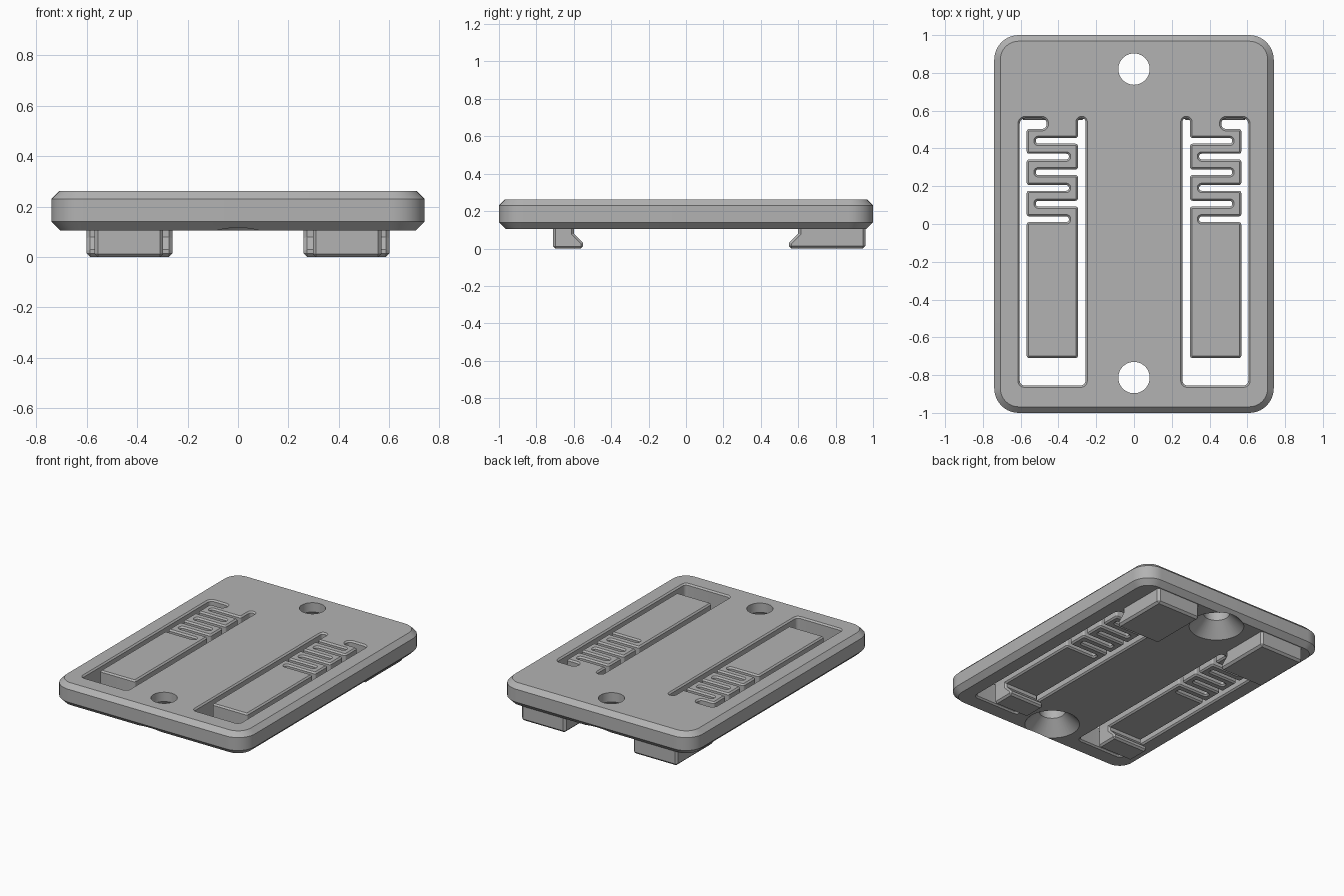
import bpy, bmesh, math
from mathutils import Vector

if "Cube" in bpy.data.objects:
    bpy.data.objects.remove(bpy.data.objects["Cube"], do_unlink=True)

grey = bpy.data.materials.new("matte grey")
grey.use_nodes = True
grey.diffuse_color = (0.45, 0.45, 0.45, 1)
grey.node_tree.nodes["Principled BSDF"].inputs["Base Color"].default_value = grey.diffuse_color

BOTTOM, TOP = 0.105, 0.262


def make_object(name, bm):
    bmesh.ops.recalc_face_normals(bm, faces=bm.faces)
    mesh = bpy.data.meshes.new(name)
    bm.to_mesh(mesh)
    bm.free()
    mesh.materials.append(grey)
    obj = bpy.data.objects.new(name, mesh)
    bpy.context.collection.objects.link(obj)
    return obj


def smooth(obj):
    bpy.ops.object.select_all(action="DESELECT")
    obj.select_set(True)
    bpy.context.view_layer.objects.active = obj
    bpy.ops.object.shade_smooth_by_angle(angle=math.radians(30))


def rounded(corners, segments=6):
    """Outline from (x, y, radius) corners."""
    out = []
    for i, (x, y, r) in enumerate(corners):
        p = Vector((x, y))
        a = (Vector(corners[i - 1][:2]) - p).normalized()
        b = (Vector(corners[(i + 1) % len(corners)][:2]) - p).normalized()
        centre = p + (a + b) * r
        for k in range(segments + 1):
            t = k / segments * math.pi / 2
            out.append(centre - b * r * math.cos(t) - a * r * math.sin(t))
    return out


def grow(points, distance):
    """Mitred offset of an outline, outward for positive distance."""
    n = len(points)
    area = sum(points[i - 1].cross(points[i]) for i in range(n))
    sign = 1 if area > 0 else -1
    out = []
    for i, p in enumerate(points):
        d1 = (p - points[i - 1]).normalized()
        d2 = (points[(i + 1) % n] - p).normalized()
        n1, n2 = Vector((d1.y, -d1.x)), Vector((d2.y, -d2.x))
        out.append(p + (n1 + n2) * (sign * distance / (1 + n1.dot(n2))))
    return out


def wall(bm, outline, levels):
    """Loft an outline through (z, offset) levels; return bottom and top edges."""
    rings = [[bm.verts.new((p.x, p.y, z)) for p in grow(outline, off)] for z, off in levels]
    n = len(outline)
    for lo, hi in zip(rings, rings[1:]):
        for i in range(n):
            j = (i + 1) % n
            bm.faces.new((lo[i], lo[j], hi[j], hi[i]))
    return [[bm.edges.get((r[i - 1], r[i])) for i in range(n)] for r in (rings[0], rings[-1])]


# Slot outline around the spring tongue, including the zigzag slits
R, H, PITCH = 0.013, 0.015, 0.083
IN, OUT = 0.297, 0.568
slits = [0.44 - PITCH * i for i in range(6)]
slot = [(0.605, 0.56, 0.03), (0.605, -0.855, 0.025), (0.257, -0.855, 0.025),
        (0.257, 0.56, 0.019), (IN, 0.56, 0.019)]
for y in slits[0::2]:
    slot += [(IN, y + H, R), (0.52, y + H, R), (0.52, y - H, R), (IN, y - H, R)]
slot += [(IN, -0.71, R), (OUT, -0.71, R)]
for y in reversed(slits[1::2]):
    slot += [(OUT, y - H, R), (0.345, y - H, R), (0.345, y + H, R), (OUT, y + H, R)]
slot += [(OUT, 0.503, R), (0.463, 0.503, 0.025), (0.463, 0.56, 0.025)]

# Base plate with chamfered rim and both slots
bm = bmesh.new()
rim = rounded([(sx * 0.74, sy, 0.13) for sx, sy in ((1, 1), (-1, 1), (-1, -1), (1, -1))], 10)
caps = wall(bm, rim, [(BOTTOM, -0.035), (0.14, 0), (0.23, 0), (TOP, -0.032)])
c = 0.01
for side in (1, -1):
    outline = rounded([(side * x, y, r) for x, y, r in slot])
    edges = wall(bm, outline, [(BOTTOM, c), (BOTTOM + c, 0), (TOP - c, 0), (TOP, c)])
    for cap, ring in zip(caps, edges):
        cap += ring
for cap in caps:
    bmesh.ops.triangle_fill(bm, edges=cap, use_beauty=True, normal=(0, 0, 1))
plate = make_object("base_plate", bm)

# Countersunk screw holes, wide below
for label, y in (("front", -0.813), ("back", 0.82)):
    bm = bmesh.new()
    rings = []
    for z, r in ((0.09, 0.19), (0.197, 0.083), (0.3, 0.083)):
        ring = bmesh.ops.create_circle(bm, segments=48, radius=r)["verts"]
        for v in ring:
            v.co += Vector((0, y, z))
        rings.append(ring)
    for lo, hi in zip(rings, rings[1:]):
        for i in range(48):
            bm.faces.new((lo[i - 1], lo[i], hi[i], hi[i - 1]))
    bm.faces.new(rings[0])
    bm.faces.new(rings[-1])
    cutter = make_object(label + "_screw_cutter", bm)
    cutter.hide_render = True
    cutter.hide_set(True)
    mod = plate.modifiers.new(label + "_screw_hole", "BOOLEAN")
    mod.operation, mod.solver, mod.object = "DIFFERENCE", "EXACT", cutter
bpy.context.view_layer.update()
bpy.context.view_layer.objects.active = plate
for mod in list(plate.modifiers):
    cutter = mod.object
    bpy.ops.object.modifier_apply(modifier=mod.name)
    bpy.data.objects.remove(cutter, do_unlink=True)
smooth(plate)


# Undercut clips below the plate, extruded along x from a side profile
def clip(name, x0, x1, profile, chamfer):
    bm = bmesh.new()
    face = bm.faces.new([bm.verts.new((x0, y, z)) for y, z in profile])
    moved = bmesh.ops.extrude_face_region(bm, geom=[face])["geom"]
    for v in moved:
        if isinstance(v, bmesh.types.BMVert):
            v.co.x = x1
    obj = make_object(name, bm)
    mod = obj.modifiers.new("chamfer", "BEVEL")
    mod.width, mod.segments = chamfer, 1
    mod.limit_method, mod.angle_limit = "ANGLE", math.radians(50)


latch = [(-0.71, 0.13), (-0.71, 0), (-0.55, 0), (-0.55, 0.03), (-0.6, 0.08), (-0.6, 0.13)]
block = [(0.96, 0.14), (0.96, 0), (0.55, 0), (0.55, 0.03), (0.6, 0.08), (0.6, 0.14)]
for side, word in ((1, "left"), (-1, "right")):
    clip(word + "_spring_latch", side * IN, side * OUT, latch, 0.012)
    clip(word + "_fixed_clip", side * 0.26, side * 0.6, block, 0.014)
